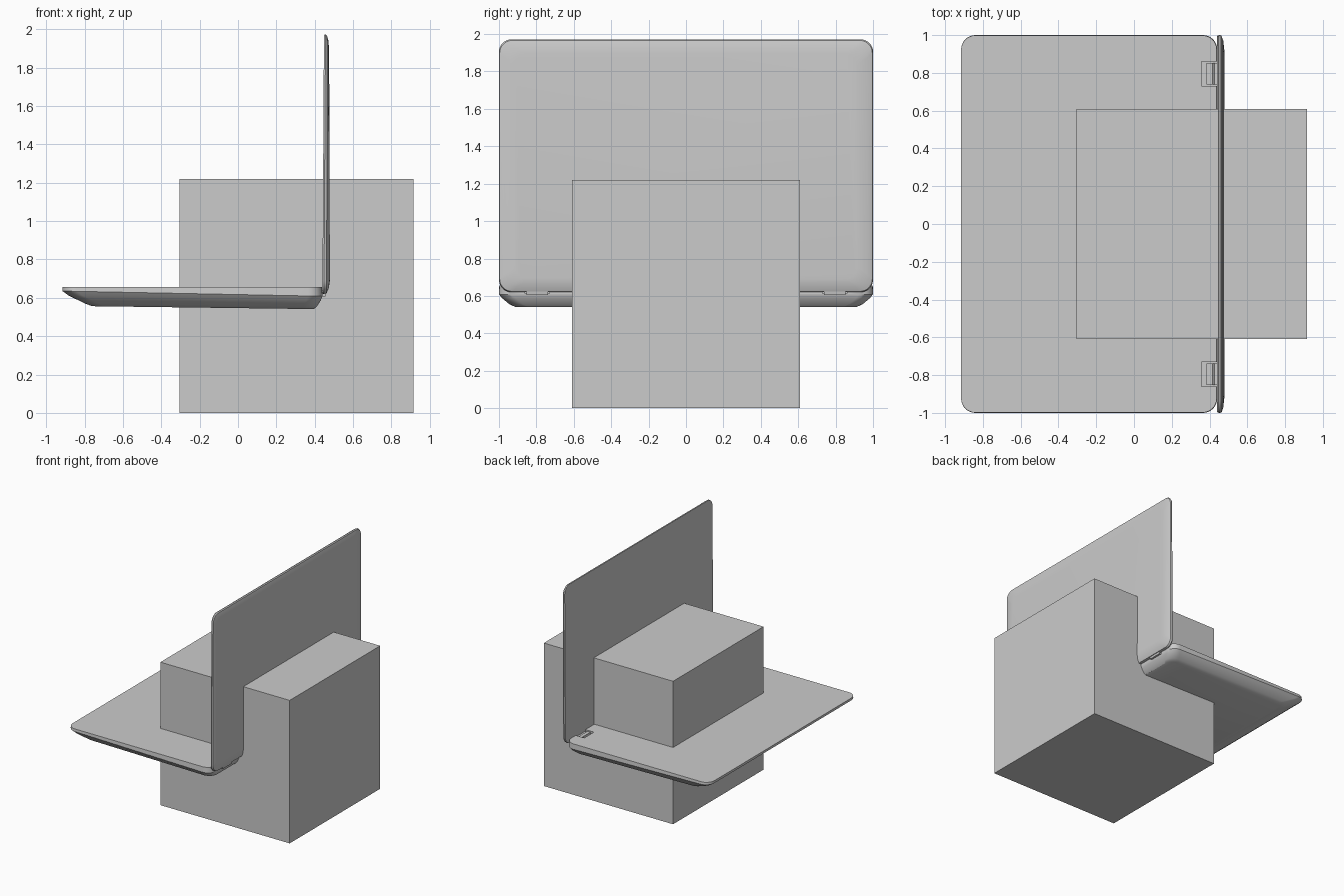
import bpy, bmesh, math

if "Cube" in bpy.data.objects:
    bpy.data.objects.remove(bpy.data.objects["Cube"])


def rounded_rect(u0, u1, v0, v1, r, n=8):
    """Corner-rounded rectangle as a list of (u, v)."""
    pts = []
    for cu, cv, a in ((u1 - r, v1 - r, 0), (u0 + r, v1 - r, 90),
                      (u0 + r, v0 + r, 180), (u1 - r, v0 + r, 270)):
        for i in range(n + 1):
            t = math.radians(a + 90 * i / n)
            pts.append((cu + r * math.cos(t), cv + r * math.sin(t)))
    return pts


def loft(name, rings, angle=30):
    """Skin a stack of equal-length rings and cap both ends."""
    bm = bmesh.new()
    loops = [[bm.verts.new(p) for p in ring] for ring in rings]
    n = len(loops[0])
    for a, b in zip(loops, loops[1:]):
        for i in range(n):
            j = (i + 1) % n
            bm.faces.new((a[i], a[j], b[j], b[i]))
    bm.faces.new(loops[0])
    bm.faces.new(loops[-1])
    bmesh.ops.recalc_face_normals(bm, faces=bm.faces)
    me = bpy.data.meshes.new(name)
    bm.to_mesh(me)
    bm.free()
    ob = bpy.data.objects.new(name, me)
    bpy.context.collection.objects.link(ob)
    bpy.ops.object.select_all(action='DESELECT')
    ob.select_set(True)
    bpy.context.view_layer.objects.active = ob
    bpy.ops.object.shade_smooth_by_angle(angle=math.radians(angle))
    return ob


def box(name, x0, x1, y0, y1, z0, z1):
    bpy.ops.mesh.primitive_cube_add(
        size=1, location=((x0 + x1) / 2, (y0 + y1) / 2, (z0 + z1) / 2))
    ob = bpy.context.object
    ob.name = name
    ob.scale = (x1 - x0, y1 - y0, z1 - z0)
    bpy.ops.object.transform_apply(location=False, rotation=False, scale=True)
    return ob


# Plain cube the laptop passes through
box("cube", -0.305, 0.915, -0.61, 0.61, 0, 1.22)


# Keyboard half: flat top, sloped underside; each ring runs from front z to back z
def base_ring(x0, x1, y, r, z_front, z_back):
    return [(u, v, z_front + (z_back - z_front) * (u - x0) / (x1 - x0))
            for u, v in rounded_rect(x0, x1, -y, y, r)]


base = loft("laptop_base", [
    base_ring(-0.915, 0.438, 0.998, 0.075, 0.655, 0.655),
    base_ring(-0.915, 0.440, 1.000, 0.075, 0.635, 0.608),
    base_ring(-0.885, 0.432, 0.985, 0.075, 0.613, 0.588),
    base_ring(-0.800, 0.412, 0.945, 0.075, 0.571, 0.555),
    base_ring(-0.760, 0.395, 0.915, 0.075, 0.556, 0.541),
])


# Screen half: upright, flat inner face, tapered rim on the outer face
def lid_ring(x_bottom, x_top, y, z0, z1, r):
    return [(x_bottom + (x_top - x_bottom) * (v - z0) / (z1 - z0), u, v)
            for u, v in rounded_rect(-y, y, z0, z1, r)]


loft("laptop_screen", [
    lid_ring(0.440, 0.448, 0.996, 0.622, 1.970, 0.065),
    lid_ring(0.448, 0.456, 1.000, 0.620, 1.972, 0.067),
    lid_ring(0.462, 0.464, 0.996, 0.624, 1.966, 0.067),
    lid_ring(0.473, 0.471, 0.970, 0.650, 1.940, 0.067),
    lid_ring(0.479, 0.475, 0.915, 0.690, 1.895, 0.067),
])

# Hinges sitting in notches at the back of the keyboard half
for side, label in ((-1, "right"), (1, "left")):
    y0, y1 = sorted((side * 0.73, side * 0.86))
    cutter = box(f"hinge_notch_{label}", 0.358, 0.50, y0, y1, 0.612, 0.70)
    cutter.hide_render = True
    cutter.hide_viewport = True
    cut = base.modifiers.new("notch", 'BOOLEAN')
    cut.object = cutter
    cut.solver = 'EXACT'
    profile = [(0.385, 0.606), (0.455, 0.606), (0.460, 0.640),
               (0.425, 0.640), (0.415, 0.650), (0.385, 0.650)]
    loft(f"hinge_{label}", [[(x, y, z) for x, z in profile]
                            for y in (y0 + 0.008, y1 - 0.008)], 20)
